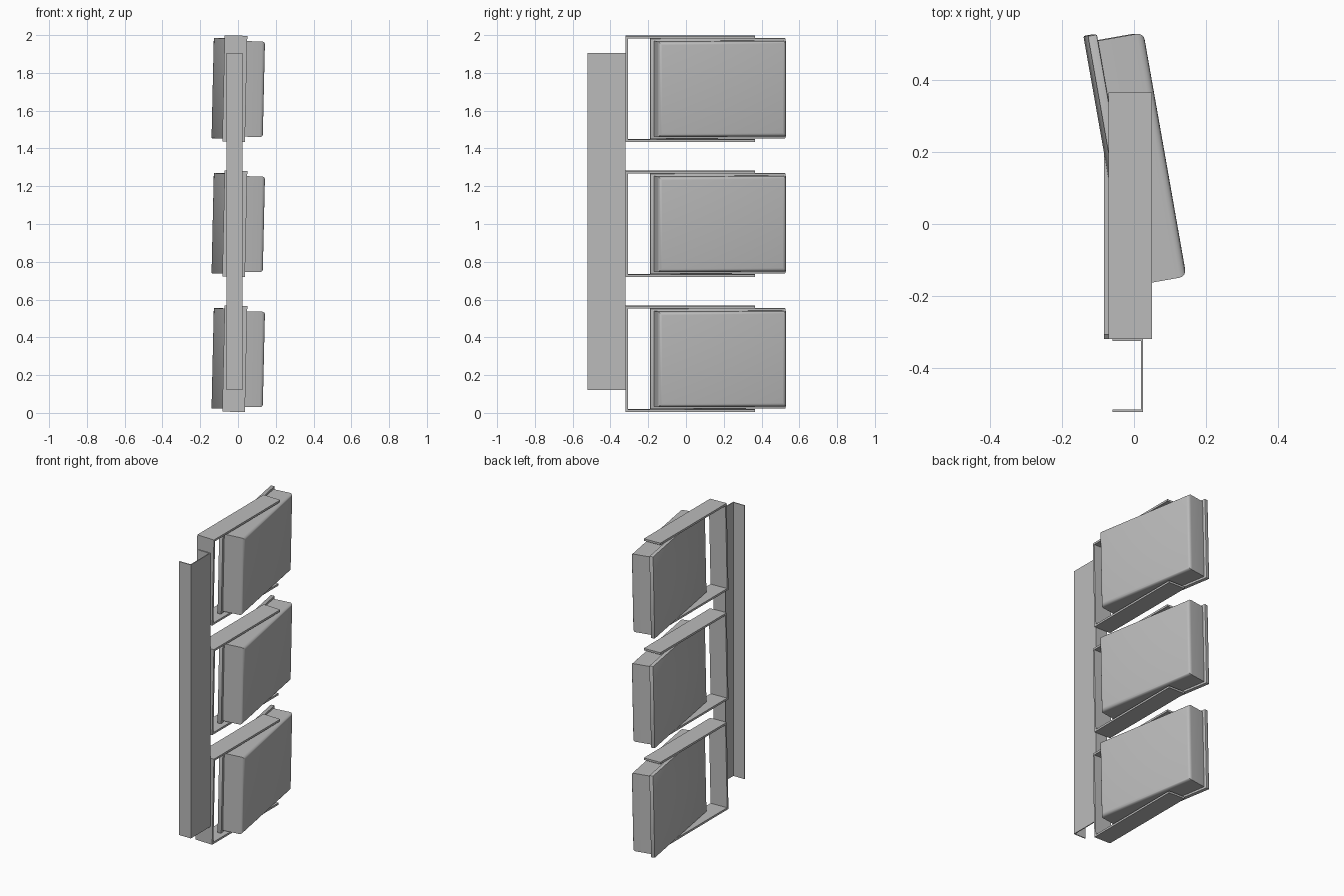
import bpy
import bmesh
from math import radians
from mathutils import Matrix, Vector

cube = bpy.data.objects.get("Cube")
if cube:
    bpy.data.objects.remove(cube, do_unlink=True)

# One grey for every part
grey = bpy.data.materials.new("grey")
grey.use_nodes = True
grey.diffuse_color = (0.5, 0.5, 0.5, 1)
grey.node_tree.nodes["Principled BSDF"].inputs["Base Color"].default_value = grey.diffuse_color


def add_box(bm, low, high):
    low, high = Vector(low), Vector(high)
    matrix = Matrix.Translation((low + high) / 2) @ Matrix.Diagonal((*(high - low), 1))
    return bmesh.ops.create_cube(bm, size=1, matrix=matrix)["verts"]


def finish(bm, name, matrix=Matrix.Identity(4), smooth=False):
    mesh = bpy.data.meshes.new(name)
    bm.to_mesh(mesh)
    bm.free()
    mesh.materials.append(grey)
    obj = bpy.data.objects.new(name, mesh)
    bpy.context.collection.objects.link(obj)
    obj.matrix_world = matrix
    if smooth:
        bpy.ops.object.select_all(action='DESELECT')
        obj.select_set(True)
        bpy.context.view_layer.objects.active = obj
        bpy.ops.object.shade_smooth_by_angle(angle=radians(35))
    return obj


def extrude_profile(bm, points, direction):
    face = bm.faces.new([bm.verts.new(p) for p in points])
    new = bmesh.ops.extrude_face_region(bm, geom=[face])["geom"]
    verts = [g for g in new if isinstance(g, bmesh.types.BMVert)]
    bmesh.ops.translate(bm, verts=verts, vec=direction)
    bmesh.ops.recalc_face_normals(bm, faces=bm.faces)


# Upright C-shaped mounting channel, open towards -x
x0, x1, y0, y1, t = -0.06, 0.025, -0.522, -0.319, 0.006
profile = [(x0, y0), (x1, y0), (x1, y1), (x0, y1),
           (x0, y1 - t), (x1 - t, y1 - t), (x1 - t, y0 + t), (x0, y0 + t)]
bm = bmesh.new()
extrude_profile(bm, [(x, y, 0.12) for x, y in profile], (0, 0, 1.785))
finish(bm, "mounting_channel")


def make_bracket(name, matrix):
    # U-shaped strap: front plate with an arm above and below the lamp
    half, front, back, t = 0.281, -0.319, 0.365, 0.013
    outline = [(back, -half), (front, -half), (front, half), (back, half),
               (back, half - t), (front + t, half - t),
               (front + t, t - half), (back, t - half)]
    bm = bmesh.new()
    extrude_profile(bm, [(-0.06, y, z) for y, z in outline], (0.12, 0, 0))
    finish(bm, name, matrix)


def make_body(name, matrix):
    # Lamp housing with rounded edges around its outer face
    bm = bmesh.new()
    add_box(bm, (-0.018, -0.168, -0.253), (0.113, 0.52, 0.253))
    edges = [e for e in bm.edges if all(v.co.x > 0.1 for v in e.verts)]
    bmesh.ops.bevel(bm, geom=edges, offset=0.02, segments=4, profile=0.5, affect='EDGES')
    finish(bm, name, matrix, smooth=True)


def make_lid(name, matrix):
    # Wider flat lid behind the housing
    bm = bmesh.new()
    add_box(bm, (-0.042, -0.188, -0.266), (-0.016, 0.538, 0.266))
    bmesh.ops.bevel(bm, geom=bm.edges[:], offset=0.004, segments=2, profile=0.5, affect='EDGES')
    finish(bm, name, matrix, smooth=True)


# Three slightly leaning units, each with its lamp swivelled in the bracket
lean = Matrix.Rotation(radians(1.3), 4, 'Y')
swivel = Matrix.Translation((0.017, 0, 0)) @ Matrix.Rotation(radians(10), 4, 'Z')
for i, label in enumerate(("lower", "middle", "upper")):
    unit = Matrix.Translation((-0.017, 0, 0.2865 + 0.715 * i)) @ lean
    make_bracket(label + "_bracket", unit)
    make_body(label + "_lamp_body", unit @ swivel)
    make_lid(label + "_lamp_lid", unit @ swivel)
